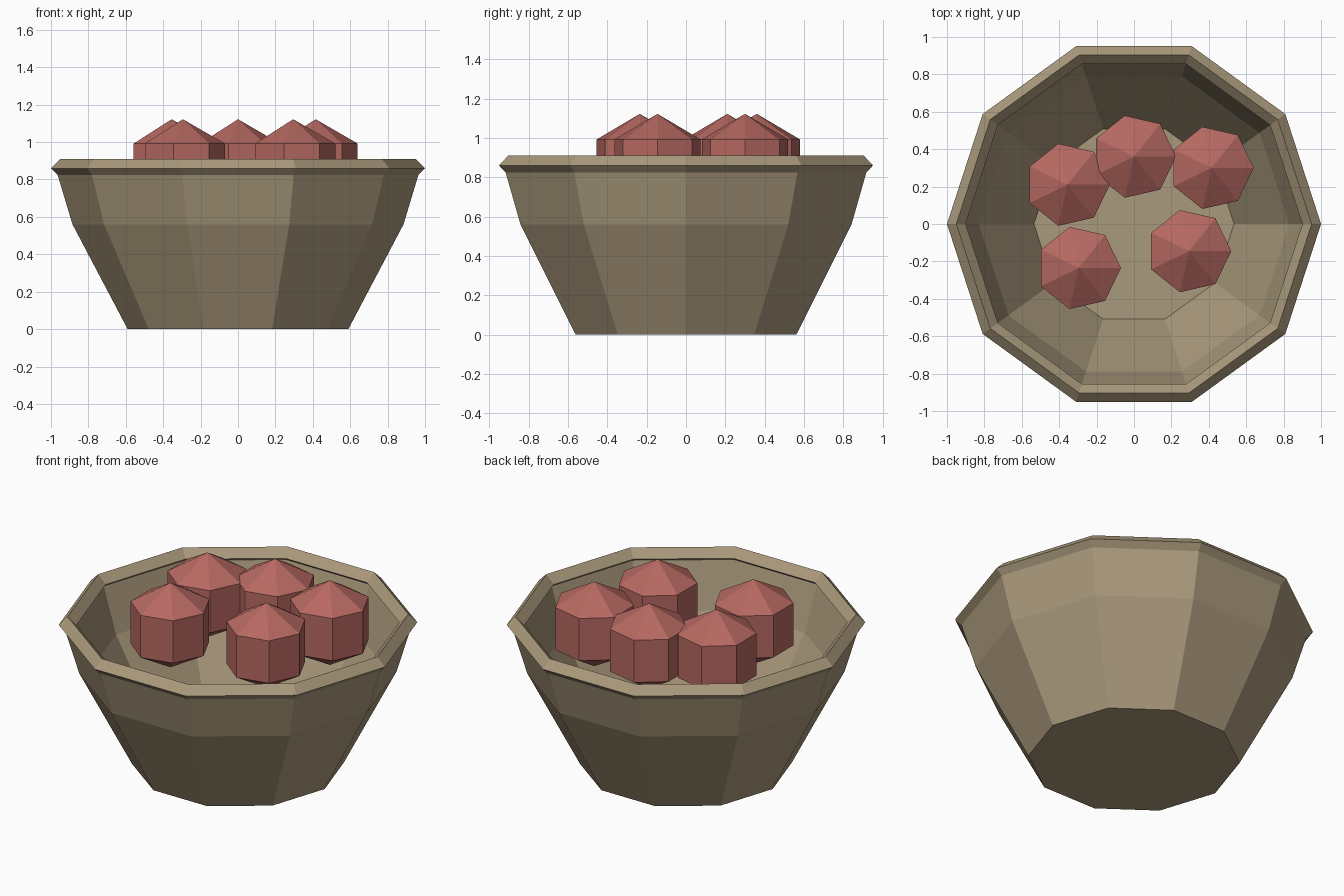
import bpy
import bmesh
from math import cos, sin, pi

default = bpy.data.objects.get("Cube")
if default:
    bpy.data.objects.remove(default, do_unlink=True)


def material(name, rgb):
    mat = bpy.data.materials.new(name)
    mat.use_nodes = True
    mat.diffuse_color = (*rgb, 1)
    mat.node_tree.nodes["Principled BSDF"].inputs["Base Color"].default_value = (*rgb, 1)
    return mat


def lathe(name, profile, sides, mat, location=(0, 0, 0), closed=False):
    """Spin a (radius, height) profile into a flat-shaded solid."""
    bm = bmesh.new()
    rings = []
    for r, z in profile:
        if r == 0:
            rings.append([bm.verts.new((0, 0, z))] * sides)
        else:
            rings.append([bm.verts.new((r * cos(2 * pi * i / sides), r * sin(2 * pi * i / sides), z))
                          for i in range(sides)])
    pairs = list(zip(rings, rings[1:]))
    if closed:
        pairs.append((rings[-1], rings[0]))
    for a, b in pairs:
        for i in range(sides):
            j = (i + 1) % sides
            corners = list(dict.fromkeys((a[i], a[j], b[j], b[i])))
            bm.faces.new(corners)
    if not closed:
        for ring, (r, z) in ((rings[0], profile[0]), (rings[-1], profile[-1])):
            if r > 0:
                bm.faces.new(ring)
    bmesh.ops.recalc_face_normals(bm, faces=bm.faces)
    mesh = bpy.data.meshes.new(name)
    bm.to_mesh(mesh)
    bm.free()
    mesh.materials.append(mat)
    obj = bpy.data.objects.new(name, mesh)
    obj.location = location
    bpy.context.collection.objects.link(obj)
    return obj


clay = material("clay beige", (0.40, 0.32, 0.20))
red = material("berry red", (0.47, 0.14, 0.12))

# Bowl wall: outside from the base up, then inside down to the floor
lathe("bowl", [(0.59, 0), (0.885, 0.56), (0.975, 0.86),
               (0.92, 0.87), (0.83, 0.57), (0.535, 0.05)], 10, clay)

# Diamond-section rim
lathe("rim", [(1.0, 0.86), (0.95, 0.91), (0.9, 0.86), (0.95, 0.81)], 10, clay, closed=True)

# Faceted berries: pole, two shoulders, pole
R = 0.26
berry = [(0, -R), (R * sin(pi / 3), -R / 2), (R * sin(pi / 3), R / 2), (0, R)]
spots = [(-0.355, 0.21), (0, 0.36), (0.415, 0.30), (0.295, -0.145), (-0.295, -0.235)]
for n, (x, y) in enumerate(spots, 1):
    lathe(f"berry_{n}", berry, 7, red, (x, y, 0.862))
